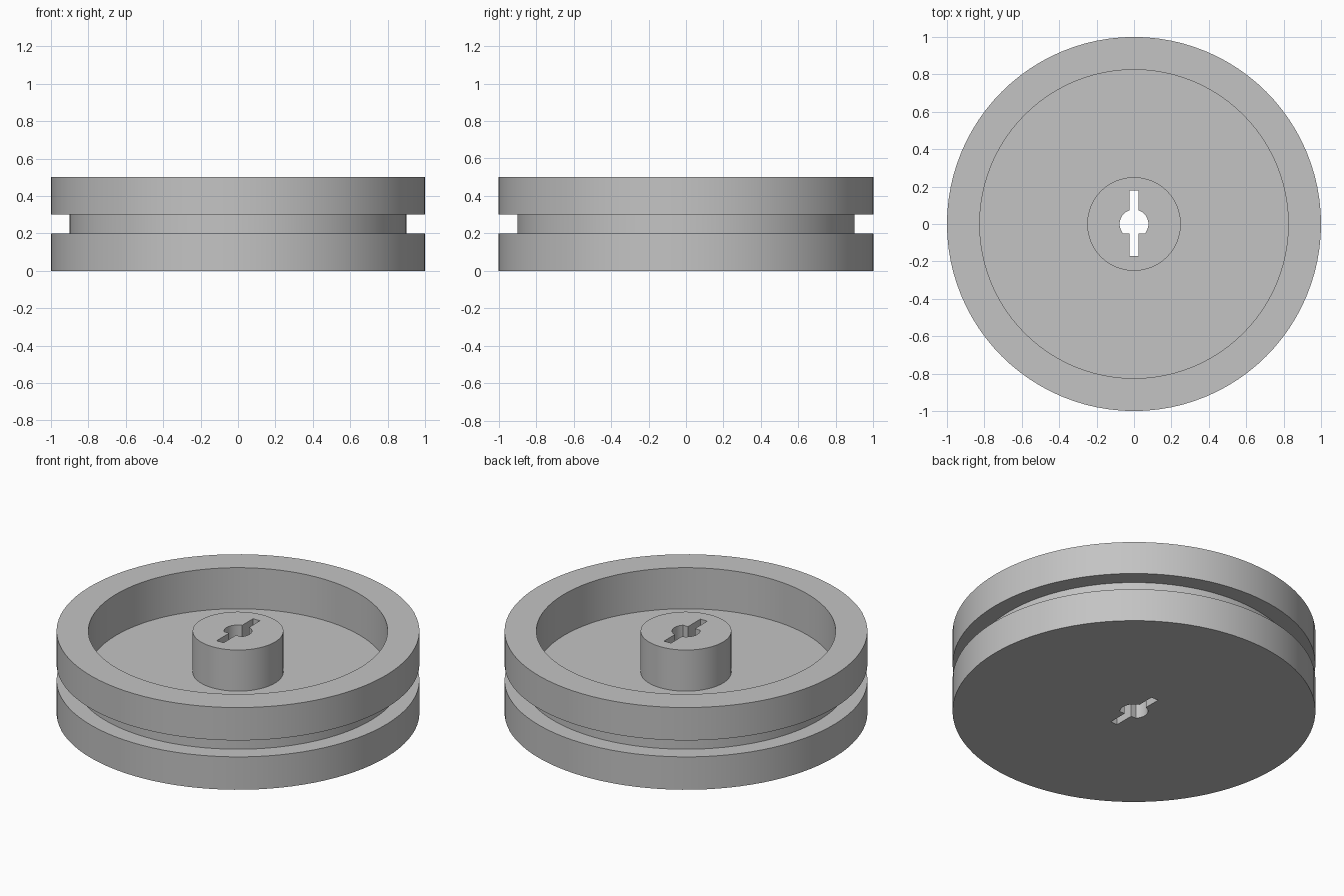
import bpy, bmesh, math

if "Cube" in bpy.data.objects:
    bpy.data.objects.remove(bpy.data.objects["Cube"])

SEGMENTS = 96

grey = bpy.data.materials.new("light grey")
grey.diffuse_color = (0.55, 0.55, 0.55, 1.0)
grey.use_nodes = True
grey.node_tree.nodes["Principled BSDF"].inputs["Base Color"].default_value = grey.diffuse_color


def make_object(name, bm):
    bmesh.ops.recalc_face_normals(bm, faces=bm.faces)
    mesh = bpy.data.meshes.new(name)
    bm.to_mesh(mesh)
    bm.free()
    mesh.materials.append(grey)
    obj = bpy.data.objects.new(name, mesh)
    bpy.context.collection.objects.link(obj)
    return obj


def lathe(name, profile):
    """Solid of revolution; the profile starts and ends on the axis."""
    bm = bmesh.new()
    rings = []
    for r, z in profile:
        if r == 0:
            rings.append([bm.verts.new((0, 0, z))])
        else:
            rings.append([bm.verts.new((r * math.cos(a), r * math.sin(a), z))
                          for a in (2 * math.pi * i / SEGMENTS for i in range(SEGMENTS))])
    for lower, upper in zip(rings, rings[1:]):
        if len(lower) == 1:
            bm.faces.new(upper)
        elif len(upper) == 1:
            bm.faces.new(lower)
        else:
            for i in range(SEGMENTS):
                j = (i + 1) % SEGMENTS
                bm.faces.new((lower[i], lower[j], upper[j], upper[i]))
    # cap centre points are not needed
    bmesh.ops.delete(bm, geom=[v for v in bm.verts if not v.link_faces], context='VERTS')
    return make_object(name, bm)


def prism(name, outline, z0, z1):
    bm = bmesh.new()
    face = bm.faces.new([bm.verts.new((x, y, z0)) for x, y in outline])
    top = bmesh.ops.extrude_face_region(bm, geom=[face])["geom"]
    bmesh.ops.translate(bm, vec=(0, 0, z1 - z0),
                        verts=[g for g in top if isinstance(g, bmesh.types.BMVert)])
    return make_object(name, bm)


# Grooved wheel with a recessed upper side and a central hub
wheel = lathe("grooved_wheel", [
    (0, 0), (1, 0), (1, 0.2), (0.9, 0.2), (0.9, 0.3), (1, 0.3), (1, 0.5),
    (0.825, 0.5), (0.825, 0.25), (0.25, 0.25), (0.25, 0.5), (0, 0.5)])

# Keyhole outline: round bore with a flat lower side and a slot to both sides
R, FLAT, SLOT, TOP, BOTTOM = 0.077, -0.052, 0.023, 0.178, -0.172
start = math.asin(FLAT / R)
end = math.acos(SLOT / R)
right = [(SLOT, BOTTOM), (SLOT, FLAT)]
for i in range(17):
    a = start + (end - start) * i / 16
    right.append((R * math.cos(a), R * math.sin(a)))
right.append((SLOT, TOP))
outline = right + [(-x, y) for x, y in reversed(right)]
cutter = prism("keyhole_cutter", outline, -0.1, 0.6)

# Cut the keyhole through the wheel
cut = wheel.modifiers.new("keyhole", 'BOOLEAN')
cut.operation = 'DIFFERENCE'
cut.solver = 'EXACT'
cut.object = cutter
bpy.context.view_layer.objects.active = wheel
wheel.select_set(True)
bpy.ops.object.modifier_apply(modifier=cut.name)
bpy.data.objects.remove(cutter)

bpy.ops.object.shade_smooth_by_angle(angle=math.radians(30))
